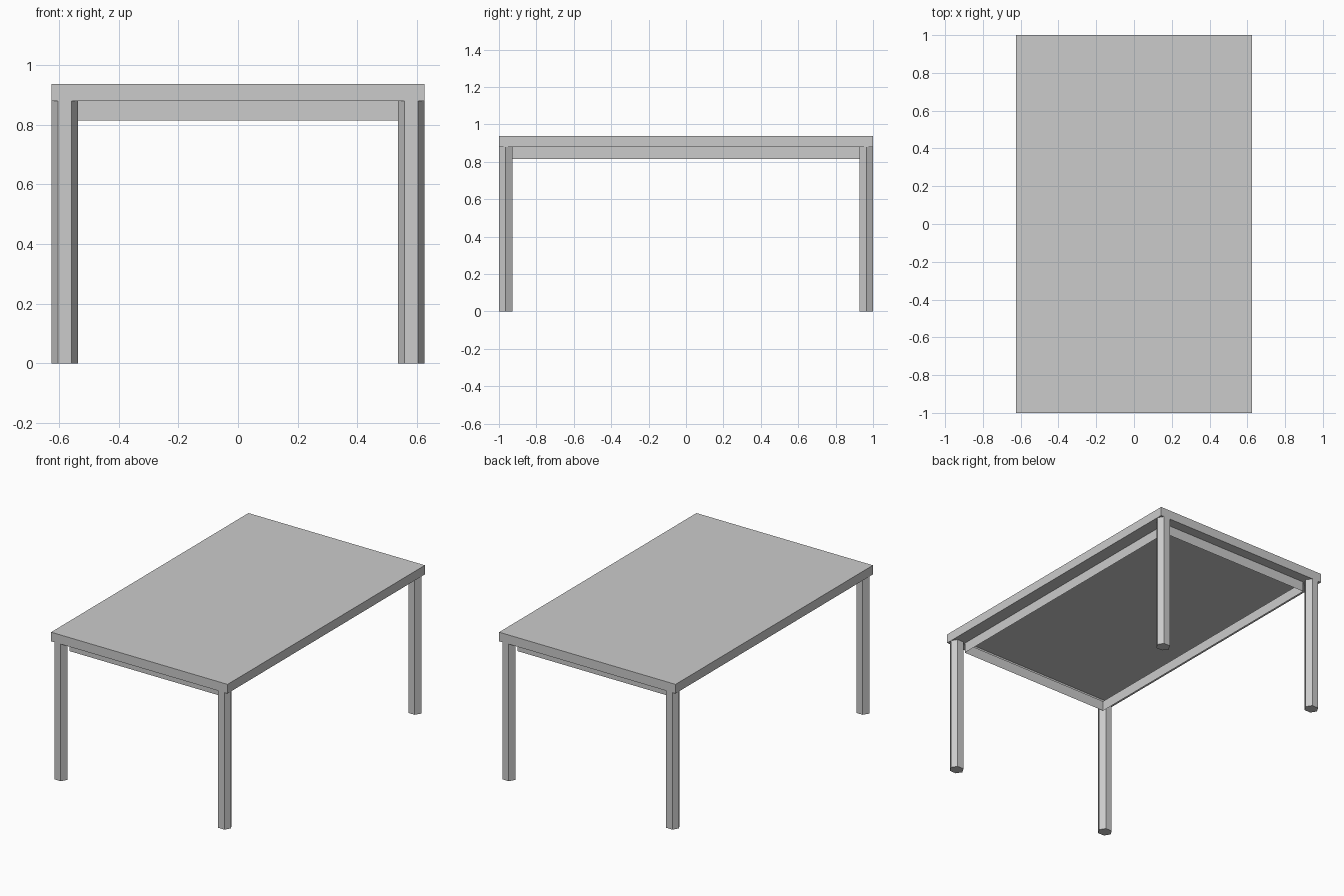
import bpy, bmesh, math

if "Cube" in bpy.data.objects:
    bpy.data.objects.remove(bpy.data.objects["Cube"])

TOP_Z, UNDER_Z, APRON_Z = 0.9375, 0.879, 0.814
HALF_X, HALF_Y = 0.626, 1.0
APRON_X, APRON_Y = 0.542, 0.935


def make_object(name, bm):
    mesh = bpy.data.meshes.new(name)
    bm.to_mesh(mesh)
    bm.free()
    obj = bpy.data.objects.new(name, mesh)
    bpy.context.collection.objects.link(obj)
    return obj


def rings(name, loops, cap_first=False, cap_last=False):
    """Skin a stack of closed loops, with optional end caps."""
    bm = bmesh.new()
    vs = [[bm.verts.new(p) for p in loop] for loop in loops]
    n = len(loops[0])
    for a, b in zip(vs, vs[1:]):
        for i in range(n):
            j = (i + 1) % n
            bm.faces.new((a[i], b[i], b[j], a[j]))
    if cap_first:
        bm.faces.new(vs[0])
    if cap_last:
        bm.faces.new(vs[-1][::-1])
    return make_object(name, bm)


def rect(hx, hy, z):
    return [(-hx, -hy, z), (hx, -hy, z), (hx, hy, z), (-hx, hy, z)]


# Hollow tabletop: top, rim, underside border and thin hanging apron
rings("tabletop_and_apron", [rect(HALF_X, HALF_Y, TOP_Z),
                             rect(HALF_X, HALF_Y, UNDER_Z),
                             rect(APRON_X, APRON_Y, UNDER_Z),
                             rect(APRON_X, APRON_Y, APRON_Z)], cap_first=True)

# Six-sided legs, slightly flattened front to back
RX, RY = 0.045, 0.036
for side, sx in (("left", -1), ("right", 1)):
    for end, sy in (("front", -1), ("back", 1)):
        cx, cy = sx * (HALF_X - RX), sy * (HALF_Y - RY)
        loops = [[(cx + RX * math.cos(i * math.pi / 3),
                   cy + RY * math.sin(i * math.pi / 3) / math.sin(math.pi / 3), z)
                  for i in range(6)] for z in (UNDER_Z, 0)]
        rings(f"{end}_{side}_leg", loops, cap_last=True)
